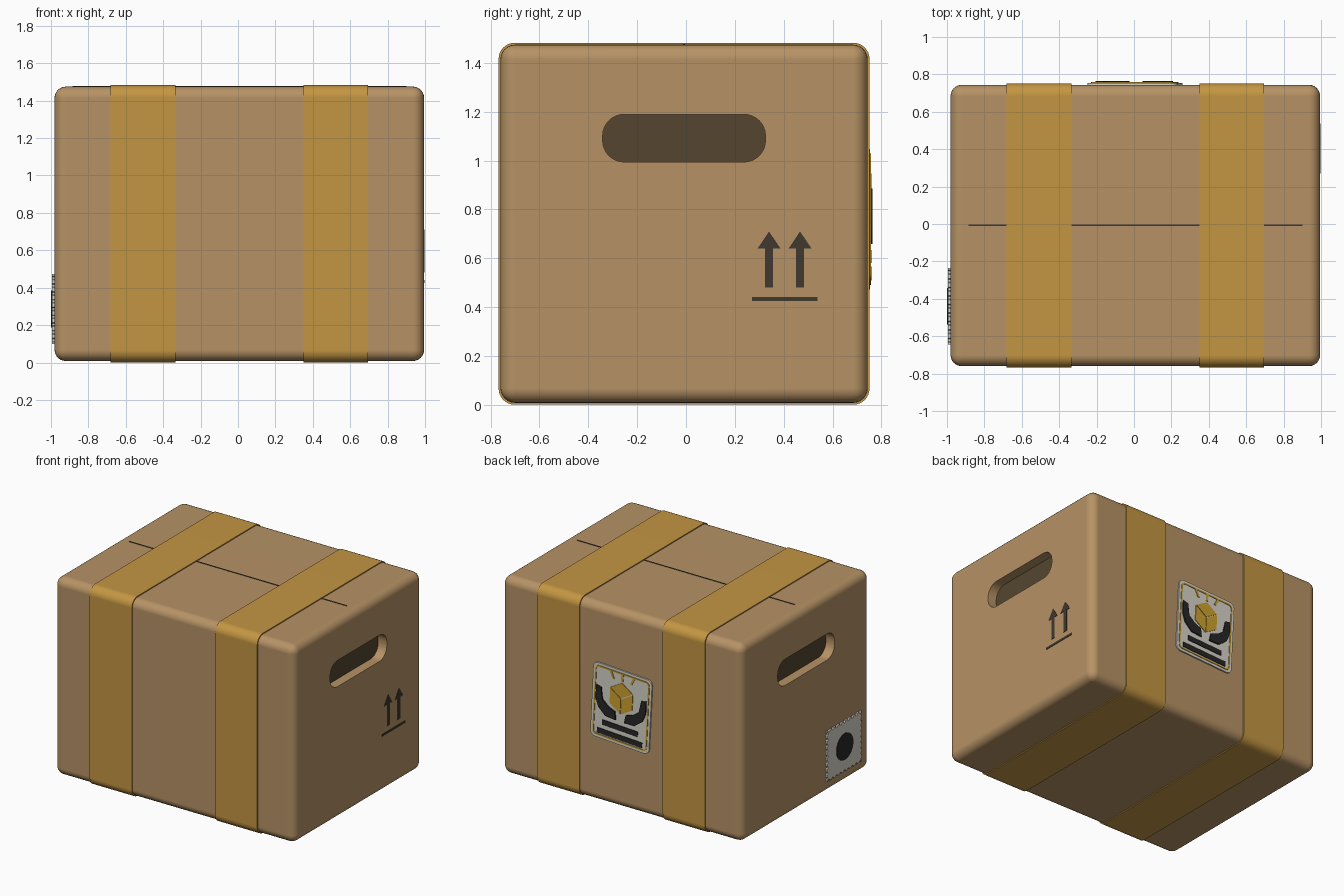
import bpy, bmesh
from math import sin, cos, pi, radians
from mathutils import Matrix, Vector

if "Cube" in bpy.data.objects:
    bpy.data.objects.remove(bpy.data.objects["Cube"])

X0, X1, Y0, Y1, Z0, Z1 = -0.981, 0.995, -0.76, 0.744, 0.008, 1.475
CX, CY, CZ = (X0 + X1) / 2, (Y0 + Y1) / 2, (Z0 + Z1) / 2


def material(name, r, g, b):
    m = bpy.data.materials.new(name)
    m.diffuse_color = (r, g, b, 1)
    m.use_nodes = True
    m.node_tree.nodes["Principled BSDF"].inputs["Base Color"].default_value = m.diffuse_color
    return m


CARD = material("cardboard", 0.47, 0.29, 0.13)
TAPE = material("tape", 0.55, 0.305, 0.055)
HOLE = material("hole_dark", 0.09, 0.06, 0.03)
INK = material("ink", 0.05, 0.04, 0.03)
BLACK = material("black", 0.02, 0.02, 0.02)
PAPER = material("paper", 0.68, 0.66, 0.58)
GOLD = material("gold", 0.62, 0.36, 0.03)


def frame(origin, u, v, w):
    m = Matrix((u, v, w)).transposed().to_4x4()
    m.translation = Vector(origin)
    return m


# Side frames: u runs right, v runs up, w points out of the surface
RIGHT = frame((X1, 0, 0), (0, 1, 0), (0, 0, 1), (1, 0, 0))
LEFT = frame((X0, 0, 0), (0, -1, 0), (0, 0, 1), (-1, 0, 0))
BACK = frame((0, Y1, 0), (-1, 0, 0), (0, 0, 1), (0, 1, 0))
TOP = frame((0, 0, Z1), (1, 0, 0), (0, 1, 0), (0, 0, 1))


def finish(bm, name, mat, smooth=True):
    bmesh.ops.recalc_face_normals(bm, faces=bm.faces)
    me = bpy.data.meshes.new(name)
    bm.to_mesh(me)
    bm.free()
    ob = bpy.data.objects.new(name, me)
    bpy.context.collection.objects.link(ob)
    me.materials.append(mat)
    if smooth:
        smooth_angle(ob)
    return ob


def smooth_angle(ob):
    bpy.ops.object.select_all(action='DESELECT')
    ob.select_set(True)
    bpy.context.view_layer.objects.active = ob
    bpy.ops.object.shade_smooth_by_angle(angle=radians(35))


def prism(name, pts, w0, w1, mat, mtx):
    bm = bmesh.new()
    lo, hi = [[bm.verts.new(mtx @ Vector((u, v, w))) for u, v in pts] for w in (w0, w1)]
    bm.faces.new(lo)
    bm.faces.new(hi)
    n = len(pts)
    for i in range(n):
        j = (i + 1) % n
        bm.faces.new((lo[i], lo[j], hi[j], hi[i]))
    return finish(bm, name, mat)


def ring(name, outer, inner, w0, w1, mat, mtx):
    bm = bmesh.new()
    loops = [[bm.verts.new(mtx @ Vector((u, v, w))) for u, v in p]
             for p, w in ((outer, w0), (outer, w1), (inner, w1), (inner, w0))]
    n = len(outer)
    for k in range(4):
        a, b = loops[k], loops[(k + 1) % 4]
        for i in range(n):
            j = (i + 1) % n
            bm.faces.new((a[i], a[j], b[j], b[i]))
    return finish(bm, name, mat)


def rrect(cu, cv, w, h, r, seg=8):
    pts = []
    for q, (su, sv) in enumerate(((1, 1), (-1, 1), (-1, -1), (1, -1))):
        for i in range(seg + 1):
            a = (q + i / seg) * pi / 2
            pts.append((cu + su * (w / 2 - r) + r * cos(a), cv + sv * (h / 2 - r) + r * sin(a)))
    return pts


def rect(u0, u1, v0, v1):
    return [(u0, v0), (u1, v0), (u1, v1), (u0, v1)]


# Rounded carton body
bm = bmesh.new()
bmesh.ops.create_cube(bm, size=1)
bmesh.ops.scale(bm, vec=(X1 - X0, Y1 - Y0, Z1 - Z0), verts=bm.verts)
bmesh.ops.translate(bm, vec=(CX, CY, CZ), verts=bm.verts)
bmesh.ops.bevel(bm, geom=bm.edges[:], offset=0.06, segments=6, profile=0.5, affect='EDGES')
box = finish(bm, "carton_body", CARD, False)

# Hand slots recessed into both ends
DEPTH = 0.075
for side, mtx, s in (("right", RIGHT, 1), ("left", LEFT, -1)):
    slot = rrect(CY * s, 1.092, 0.667, 0.195, 0.088)
    cut = prism("slot_cutter_" + side, slot, -DEPTH, 0.05, CARD, mtx)
    cut.hide_render = True
    cut.hide_set(True)
    mod = box.modifiers.new("slot", 'BOOLEAN')
    mod.operation, mod.solver, mod.object = 'DIFFERENCE', 'EXACT', cut
    prism("slot_floor_" + side, slot, -DEPTH - 0.01, -DEPTH + 0.004, HOLE, mtx)
deps = bpy.context.evaluated_depsgraph_get()
box_mesh = bpy.data.meshes.new_from_object(box.evaluated_get(deps))
box.modifiers.clear()
box.data = box_mesh
smooth_angle(box)
wn = box.modifiers.new("even_shading", 'WEIGHTED_NORMAL')
wn.keep_sharp = True

# Tape straps wrapped around the carton
WRAP = frame((0, 0, 0), (0, 1, 0), (0, 0, 1), (1, 0, 0))
for i, x in enumerate((-0.508, 0.522)):
    outer = rrect(CY, CZ, Y1 - Y0 + 0.015, Z1 - Z0 + 0.015, 0.066)
    inner = rrect(CY, CZ, Y1 - Y0 - 0.004, Z1 - Z0 - 0.004, 0.058)
    strap = ring(f"tape_strap_{i + 1}", outer, inner, x - 0.173, x + 0.173, TAPE, WRAP)
    strap.modifiers.new("even_shading", 'WEIGHTED_NORMAL').keep_sharp = True

# Flap seam on top
prism("top_seam", rect(-0.885, 0.9, CY - 0.004, CY + 0.004), -0.004, 0.003, INK, TOP)

# This-way-up marks on the right end
for i, y in enumerate((0.34, 0.467)):
    half = [(0.016, 0.48), (0.016, 0.64), (0.047, 0.64), (0, 0.71)]
    pts = [(y + u, v) for u, v in half] + [(y - u, v) for u, v in half[2::-1]]
    prism(f"up_arrow_{i + 1}", pts, -0.003, 0.003, INK, RIGHT)
prism("up_arrow_bar", rect(0.27, 0.538, 0.425, 0.441), -0.003, 0.003, INK, RIGHT)

# Care label on the back, slightly tilted
LABEL = BACK @ Matrix.Translation((-0.005, 0.76, 0)) @ Matrix.Rotation(radians(-3), 4, 'Z')
prism("label_sheet", rrect(0, 0, 0.482, 0.556, 0.04), -0.003, 0.01, PAPER, LABEL)
ring("label_border", rrect(0, 0, 0.445, 0.519, 0.03), rrect(0, 0, 0.425, 0.499, 0.022),
     0.005, 0.014, GOLD, LABEL)
for i, u in enumerate((-0.085, 0, 0.085)):
    d = u * 0.15
    prism(f"label_tick_{i + 1}", [(u - 0.01 + d, 0.252), (u - 0.008 - d, 0.2),
                                  (u + 0.008 - d, 0.2), (u + 0.01 + d, 0.252)],
          0.005, 0.014, GOLD, LABEL)

# Small parcel pictogram made of three rhombi
hexa = [(0.11 * cos(radians(30 + 60 * k)), 0.07 + 0.122 * sin(radians(30 + 60 * k))) for k in range(6)]
for k in (0, 2, 4):
    quad = [(0, 0.07)] + [hexa[(k + i) % 6] for i in range(3)]
    mu, mv = sum(p[0] for p in quad) / 4, sum(p[1] for p in quad) / 4
    quad = [(mu + (u - mu) * 0.94, mv + (v - mv) * 0.94) for u, v in quad]
    prism(f"label_parcel_face_{k // 2 + 1}", quad, 0.005, 0.015, GOLD, LABEL)

# Cupped hands pictogram and plain caption bars
hand = [(0.205, 0.115), (0.165, 0.105), (0.15, 0.02), (0.1, -0.02), (0.045, -0.04),
        (0.035, -0.1), (0.12, -0.095), (0.18, -0.045), (0.205, 0.02)]
for side, s in (("right", 1), ("left", -1)):
    prism("label_hand_" + side, [(s * u, v) for u, v in hand], 0.005, 0.02, BLACK, LABEL)
for i, (w, v) in enumerate(((0.145, -0.152), (0.185, -0.222))):
    prism(f"label_caption_bar_{i + 1}", rect(-w, w, v - 0.019, v + 0.019), 0.005, 0.015, BLACK, LABEL)

# Postage stamp with notched edges on the left end
SU, SV, SW, SH, N = 0.44, 0.286, 0.41, 0.374, 9
corners = [Vector(p) for p in rect(SU - SW / 2, SU + SW / 2, SV - SH / 2, SV + SH / 2)]
stamp = []
for k in range(4):
    a, b = corners[k], corners[(k + 1) % 4]
    d = b - a
    inward = Vector((-d.y, d.x)).normalized()
    stamp.append(tuple(a))
    for i in range(N):
        for t, depth in ((-0.25, 0), (-0.15, 0.012), (0.15, 0.012), (0.25, 0)):
            stamp.append(tuple(a + d * ((i + 0.5 + t) / N) + inward * depth))
prism("stamp_sheet", stamp, -0.003, 0.014, PAPER, LEFT)
disc = [(SU + 0.098 * cos(i * pi / 24), SV + 0.098 * sin(i * pi / 24)) for i in range(48)]
prism("stamp_disc", disc, 0.008, 0.018, BLACK, LEFT)
